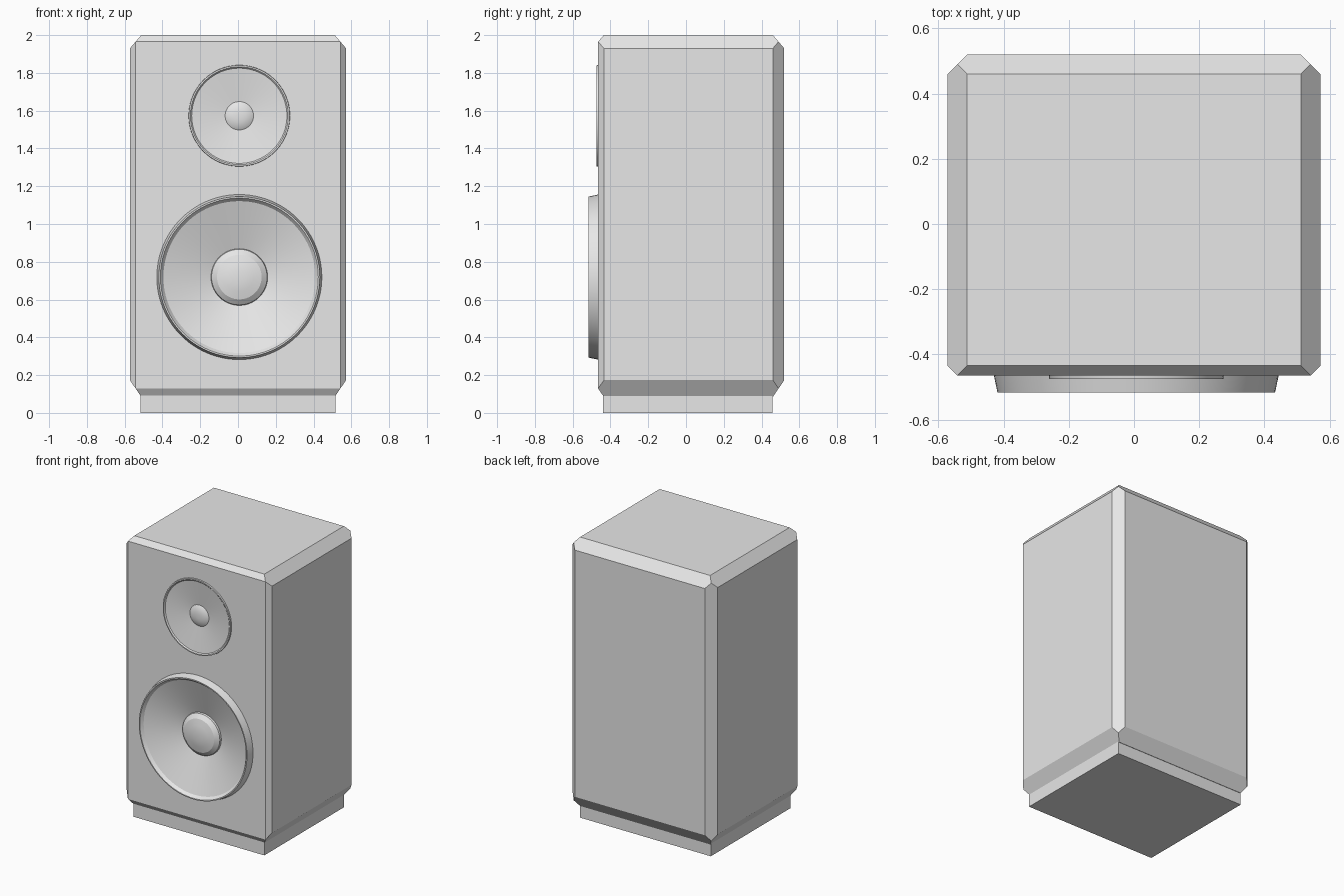
import bpy, bmesh, math
from mathutils import Vector

cube = bpy.data.objects.get("Cube")
if cube:
    bpy.data.objects.remove(cube, do_unlink=True)

grey = bpy.data.materials.new("light_grey")
grey.use_nodes = True
grey.diffuse_color = (0.8, 0.8, 0.8, 1)
grey.node_tree.nodes["Principled BSDF"].inputs["Base Color"].default_value = (0.8, 0.8, 0.8, 1)

FRONT, BACK = -0.465, 0.52
DRIVER_X = 0.007
SEGMENTS = 96


def finish(bm, name, smooth=False):
    bmesh.ops.recalc_face_normals(bm, faces=bm.faces)
    mesh = bpy.data.meshes.new(name)
    bm.to_mesh(mesh)
    bm.free()
    mesh.materials.append(grey)
    obj = bpy.data.objects.new(name, mesh)
    bpy.context.collection.objects.link(obj)
    if smooth:
        bpy.ops.object.select_all(action='DESELECT')
        obj.select_set(True)
        bpy.context.view_layer.objects.active = obj
        bpy.ops.object.shade_smooth_by_angle(angle=math.radians(20))
    return obj


def box(low, high):
    bm = bmesh.new()
    bmesh.ops.create_cube(bm, size=1)
    for v in bm.verts:
        v.co = Vector([h if c > 0 else l for c, l, h in zip(v.co, low, high)])
    return bm


def circle(bm, radius, y, z):
    ring = []
    for i in range(SEGMENTS):
        a = 2 * math.pi * i / SEGMENTS
        ring.append(bm.verts.new((DRIVER_X + radius * math.cos(a), y, z + radius * math.sin(a))))
    return ring


def driver(name, z, profile):
    """Revolve (radius, y) pairs about the driver's axis; the last one is closed."""
    bm = bmesh.new()
    rings = [circle(bm, r, y, z) for r, y in profile]
    for a, b in zip(rings, rings[1:]):
        for i in range(SEGMENTS):
            j = (i + 1) % SEGMENTS
            bm.faces.new((a[i], a[j], b[j], b[i]))
    bm.faces.new(rings[-1])
    obj = finish(bm, name, True)
    # Face the visible side forward
    if obj.data.polygons[-1].normal.y > 0:
        obj.data.flip_normals()


# Cabinet: box with every edge cut back, more gently around the front
low, high = (-0.572, FRONT, 0.085), (0.572, BACK, 2.0)
cut_low, cut_high = (0.06, 0.06, 0.088), (0.06, 0.06, 0.07)
bm = box(low, high)
for i, j in ((0, 1), (0, 2), (1, 2)):
    for si in (-1, 1):
        for sj in (-1, 1):
            scale = 0.5 if (i == 1 and si < 0) or (j == 1 and sj < 0) else 1
            di = (cut_high if si > 0 else cut_low)[i] * scale
            dj = (cut_high if sj > 0 else cut_low)[j] * scale
            point, normal = Vector(), Vector()
            point[i] = (high if si > 0 else low)[i]
            point[j] = (high if sj > 0 else low)[j] - sj * dj
            normal[i], normal[j] = si * dj, sj * di
            cut = bmesh.ops.bisect_plane(
                bm, geom=bm.verts[:] + bm.edges[:] + bm.faces[:], dist=1e-5,
                plane_co=point, plane_no=normal.normalized(), clear_outer=True)
            edges = [e for e in cut["geom_cut"] if isinstance(e, bmesh.types.BMEdge)]
            bmesh.ops.holes_fill(bm, edges=edges, sides=0)

# Driver openings in the front panel
bm.normal_update()
panel = min(bm.faces, key=lambda f: f.calc_center_median().y)
edges = list(panel.edges)
bmesh.ops.delete(bm, geom=[panel], context='FACES_ONLY')
for radius, z in ((0.43, 0.719), (0.26, 1.573)):
    ring = circle(bm, radius, FRONT, z)
    edges += [bm.edges.new((ring[i - 1], ring[i])) for i in range(SEGMENTS)]
bmesh.ops.triangle_fill(bm, use_beauty=True, use_dissolve=False, edges=edges, normal=(0, -1, 0))
finish(bm, "cabinet")

# Plinth under the cabinet
finish(box((-0.515, -0.44, 0), (0.515, 0.457, 0.1)), "plinth")

# Large driver: raised tapered rim, sunken cone, domed cap
driver("woofer", 0.719, [
    (0.438, -0.46), (0.426, -0.517), (0.418, -0.517), (0.402, -0.497),
    (0.15, -0.412), (0.147, -0.425), (0.118, -0.447), (0.075, -0.457), (0.035, -0.463)])

# Small driver: thin rim, shallow cone, small cap
driver("tweeter", 1.573, [
    (0.269, -0.46), (0.267, -0.475), (0.259, -0.475), (0.252, -0.468),
    (0.075, -0.444), (0.06, -0.453), (0.035, -0.459), (0.015, -0.461)])
